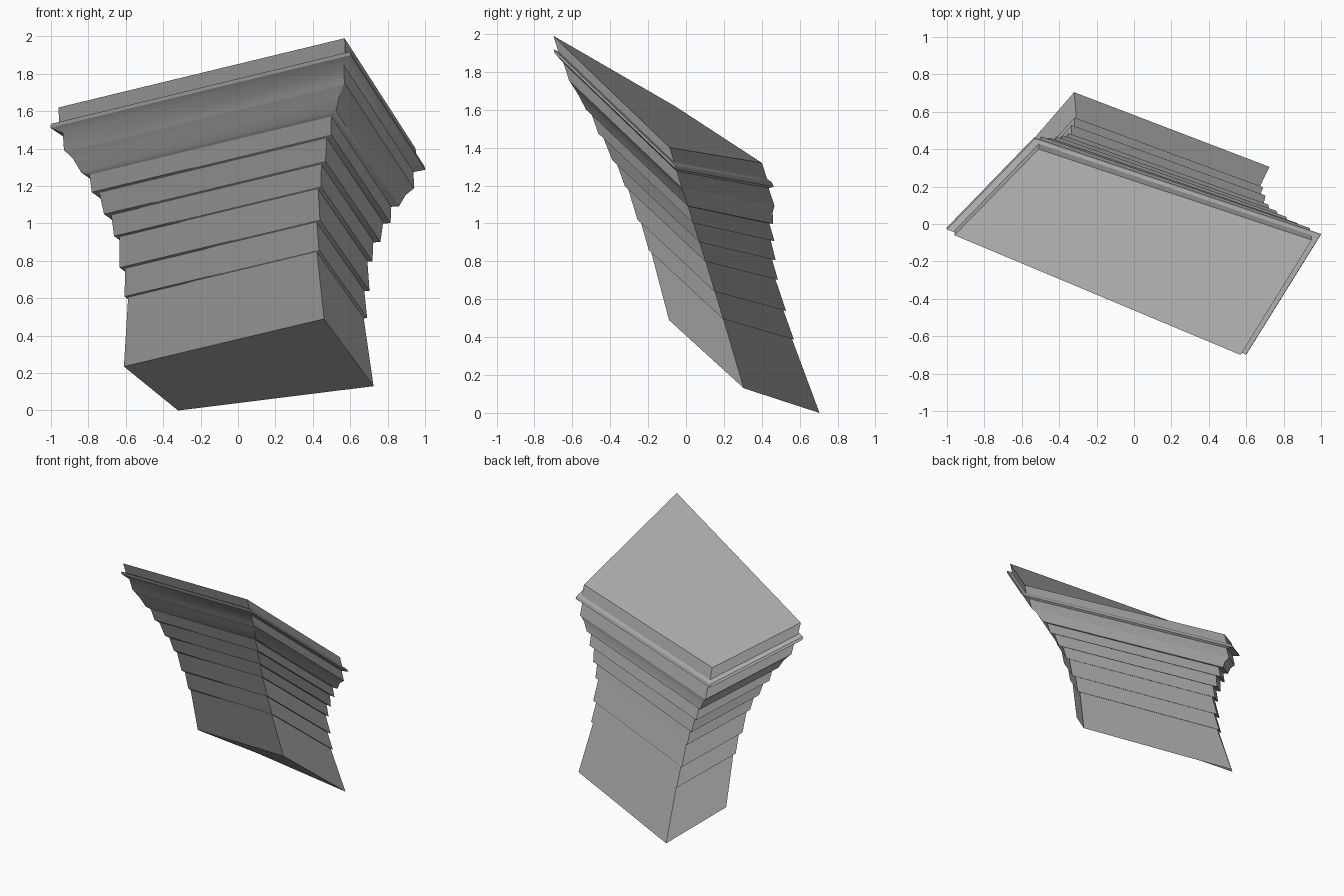
import bpy
import bmesh
import math
from mathutils import Vector

cube = bpy.data.objects.get("Cube")
if cube:
    bpy.data.objects.remove(cube, do_unlink=True)

# One stone colour
stone = bpy.data.materials.new("grey_stone")
stone.use_nodes = True
grey = (0.4, 0.4, 0.4, 1.0)
stone.diffuse_color = grey
stone.node_tree.nodes["Principled BSDF"].inputs["Base Color"].default_value = grey

# Slanted axis and the four-cornered section at its two ends
base_centre, top_centre = Vector((0.064, 0.324, 0.214)), Vector((0.012, -0.11, 1.583))
base_section = [Vector(p) for p in (
    (-0.963, 0.066, 0.03), (0.566, -0.591, 0.394), (0.944, -0.027, -0.12), (-0.549, 0.544, -0.306))]
top_section = [Vector(p) for p in (
    (-0.972, 0.05, 0.037), (0.558, -0.59, 0.407), (0.938, 0.025, -0.183), (-0.522, 0.51, -0.263))]

# Moulding profile: position along the axis, width of the section
profile = [
    (0, 0.70), (0.271, 0.66),                                   # shaft
    (0.273, 0.68), (0.383, 0.67), (0.385, 0.70), (0.505, 0.695),  # lower courses
    (0.507, 0.724), (0.589, 0.734), (0.591, 0.774), (0.673, 0.795),
    (0.675, 0.837), (0.743, 0.845), (0.75, 0.89),               # upper courses
    (0.80, 0.93), (0.825, 0.965), (0.834, 0.98), (0.902, 0.982),  # cove
    (0.92, 1.05), (0.935, 1.045), (0.94, 1.0), (1, 1.0),        # lip and cap
]


def corner(k, t, width):
    centre = base_centre.lerp(top_centre, t)
    return centre + base_section[k].lerp(top_section[k], t) * width


# Loft the profile around the section
bm = bmesh.new()
rings = [[bm.verts.new(corner(k, t, w)) for k in range(4)] for t, w in profile]
for low, high in zip(rings, rings[1:]):
    for k in range(4):
        n = (k + 1) % 4
        bm.faces.new((low[k], low[n], high[n], high[k]))
bm.faces.new(rings[0][::-1])
bm.faces.new(rings[-1])
bmesh.ops.recalc_face_normals(bm, faces=bm.faces)

mesh = bpy.data.meshes.new("stepped_capital")
bm.to_mesh(mesh)
bm.free()
mesh.materials.append(stone)
capital = bpy.data.objects.new("stepped_capital", mesh)
bpy.context.collection.objects.link(capital)

# Soft cove, crisp courses
bpy.context.view_layer.objects.active = capital
capital.select_set(True)
bpy.ops.object.shade_smooth_by_angle(angle=math.radians(20))
